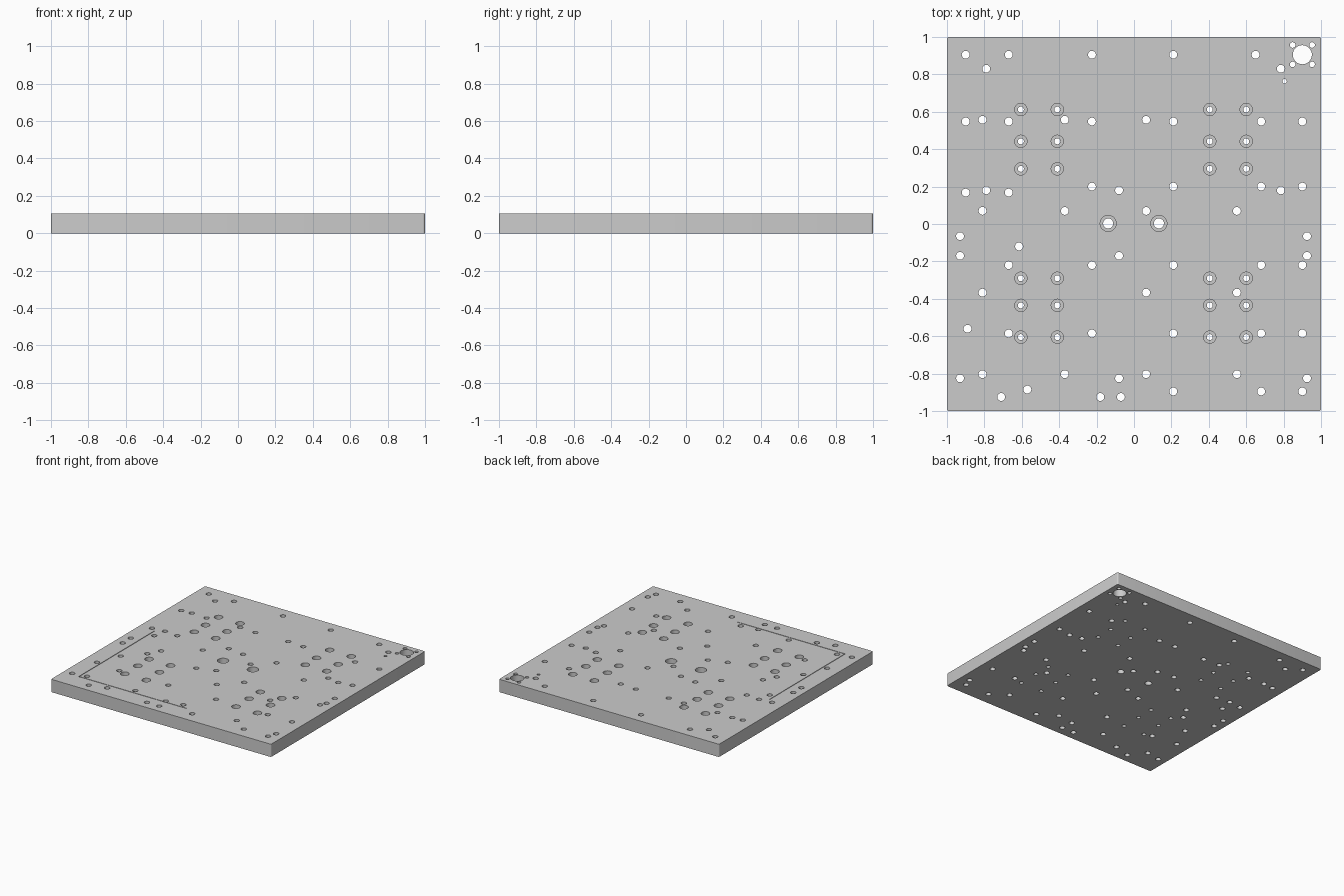
import bpy, bmesh, math
from mathutils import Matrix

if "Cube" in bpy.data.objects:
    bpy.data.objects.remove(bpy.data.objects["Cube"])

T = 0.105   # plate thickness


def prism(bm, pts, z0, z1):
    """Extrude a closed outline between two heights."""
    face = bm.faces.new([bm.verts.new((x, y, z0)) for x, y in pts])
    ext = bmesh.ops.extrude_face_region(bm, geom=[face])
    bmesh.ops.translate(bm, vec=(0, 0, z1 - z0),
                        verts=[v for v in ext["geom"] if isinstance(v, bmesh.types.BMVert)])
    bmesh.ops.recalc_face_normals(bm, faces=bm.faces)


def drill(bm, x, y, r, z0=-0.05, z1=T + 0.05, sides=24):
    bmesh.ops.create_cone(bm, cap_ends=True, segments=sides, radius1=r, radius2=r,
                          depth=z1 - z0, matrix=Matrix.Translation((x, y, (z0 + z1) / 2)))


def finish(bm, name):
    me = bpy.data.meshes.new(name)
    bm.to_mesh(me)
    bm.free()
    ob = bpy.data.objects.new(name, me)
    bpy.context.collection.objects.link(ob)
    return ob


# Base plate with slightly rounded vertical corners
R = 0.012
outline = []
for cx, cy, start in ((1, 1, 0), (-1, 1, 90), (-1, -1, 180), (1, -1, 270)):
    for k in range(5):
        a = math.radians(start + k * 22.5)
        outline.append((cx * (1 - R) + R * math.cos(a), cy * (1 - R) + R * math.sin(a)))
bm = bmesh.new()
prism(bm, outline, 0, T)
plate = finish(bm, "base_plate")

# Plain through holes, row by row: y, then x positions
rows = (
    (0.905, (-0.90, -0.67, -0.225, 0.21, 0.65)),
    (0.83, (-0.79, 0.785)),
    (0.557, (-0.81, -0.37, 0.065)),
    (0.548, (-0.90, -0.67, -0.225, 0.21, 0.68, 0.90)),
    (0.20, (-0.225, 0.21, 0.68, 0.90)),
    (0.18, (-0.79, -0.08, 0.785)),
    (0.168, (-0.90, -0.67)),
    (0.07, (-0.81, -0.37, 0.065, 0.55)),
    (-0.065, (-0.93, 0.925)),
    (-0.12, (-0.615,)),
    (-0.17, (-0.93, -0.08, 0.925)),
    (-0.22, (-0.67, -0.225, 0.21, 0.68, 0.90)),
    (-0.367, (-0.81, 0.065, 0.55)),
    (-0.56, (-0.89,)),
    (-0.585, (-0.67, -0.225, 0.21, 0.68, 0.90)),
    (-0.803, (-0.81, -0.37, 0.065, 0.55)),
    (-0.825, (-0.93, -0.08, 0.925)),
    (-0.885, (-0.57,)),
    (-0.895, (0.21, 0.68, 0.90)),
    (-0.925, (-0.71, -0.18, -0.07)),
)
through = bmesh.new()
for y, xs in rows:
    for x in xs:
        drill(through, x, y, 0.021)

# Cable port in the back right corner with its four screw holes
drill(through, 0.90, 0.905, 0.051, sides=40)
for sx in (-1, 1):
    for sy in (-1, 1):
        drill(through, 0.90 + sx * 0.052, 0.905 + sy * 0.052, 0.015)
drill(through, 0.805, 0.763, 0.012)

# Counterbored holes: four clusters of six, plus two larger central ones
bores = bmesh.new()
for x in (-0.605, -0.41, 0.405, 0.60):
    for y in (0.612, 0.442, 0.295, -0.29, -0.435, -0.605):
        drill(through, x, y, 0.016)
        drill(bores, x, y, 0.033, z0=0.05)
for x in (-0.138, 0.133):
    drill(through, x, 0.003, 0.027, sides=32)
    drill(bores, x, 0.003, 0.043, z0=0.05, sides=32)

# Fine L-shaped alignment groove in the front left corner
groove = bmesh.new()
gx, gy, w = -0.858, -0.845, 0.005
prism(groove, [(gx, gy), (0.12, gy), (0.12, gy + w), (gx + w, gy + w),
               (gx + w, 0.14), (gx, 0.14)], T - 0.006, T + 0.05)

# Cut everything out of the plate
bpy.context.view_layer.objects.active = plate
for cutter_bm, name in ((bores, "counterbore_cutter"), (through, "hole_cutter"),
                        (groove, "groove_cutter")):
    cutter = finish(cutter_bm, name)
    cutter.hide_render = True
    mod = plate.modifiers.new(name, "BOOLEAN")
    mod.operation = "DIFFERENCE"
    mod.solver = "EXACT"
    mod.object = cutter
    bpy.ops.object.modifier_apply(modifier=mod.name)
    bpy.data.objects.remove(cutter)

plate.select_set(True)
bpy.ops.object.shade_smooth_by_angle(angle=math.radians(30))
